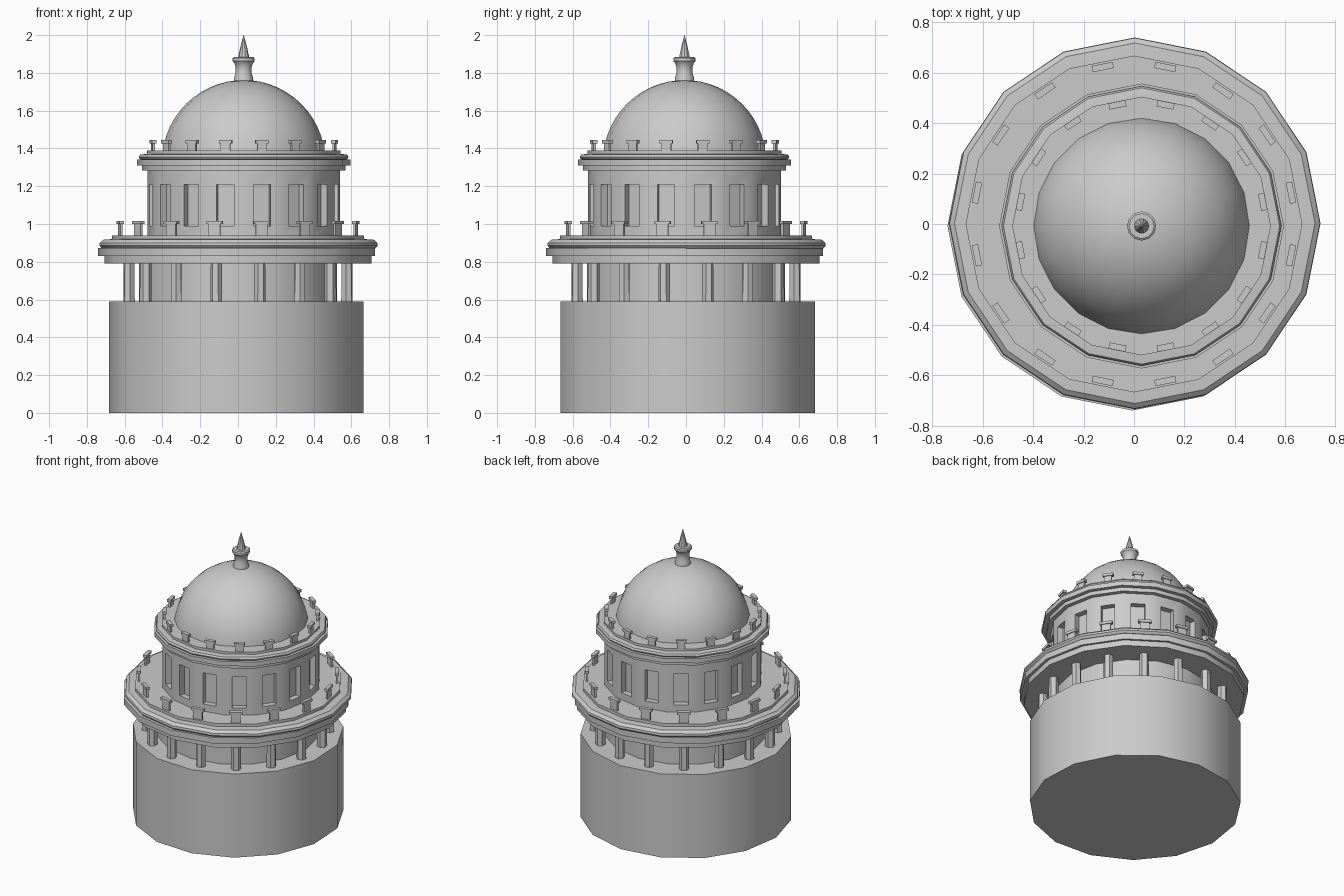
import bpy, bmesh, math
from mathutils import Matrix, Vector

if "Cube" in bpy.data.objects:
    bpy.data.objects.remove(bpy.data.objects["Cube"])

TAU = 2 * math.pi
UP = (0.03, -0.008)      # axis of the upper storey
STEP = TAU / 16


def finish(name, bm, smooth=True):
    bmesh.ops.remove_doubles(bm, verts=bm.verts, dist=1e-5)
    bmesh.ops.recalc_face_normals(bm, faces=bm.faces)
    me = bpy.data.meshes.new(name)
    bm.to_mesh(me)
    bm.free()
    if smooth:
        me.polygons.foreach_set("use_smooth", [True] * len(me.polygons))
        me.set_sharp_from_angle(angle=math.radians(30))
    ob = bpy.data.objects.new(name, me)
    bpy.context.collection.objects.link(ob)
    return ob


def lathe(name, profile, n=16, centre=(0, 0), turn=0.0):
    """Revolve (radius, z) points; the ends are capped."""
    bm = bmesh.new()
    rings = []
    for r, z in profile:
        rings.append([bm.verts.new((centre[0] + r * math.cos(turn + TAU * i / n),
                                    centre[1] + r * math.sin(turn + TAU * i / n), z))
                      for i in range(n)])
    for a, b in zip(rings, rings[1:]):
        for i in range(n):
            j = (i + 1) % n
            bm.faces.new((a[i], a[j], b[j], b[i]))
    bm.faces.new(rings[0])
    bm.faces.new(rings[-1])
    return finish(name, bm)


def box(bm, size, mat):
    bmesh.ops.create_cube(bm, size=1, matrix=mat @ Matrix.Diagonal((*size, 1)))


def around(centre, r, i):
    """Frame on a circle with local x pointing outward."""
    a = STEP * (i + 0.5)
    return (Matrix.Translation((centre[0] + r * math.cos(a), centre[1] + r * math.sin(a), 0))
            @ Matrix.Rotation(a, 4, 'Z'))


def parapet(name, centre, r, z0, z1, leg_w, cap_w):
    """Ring of thin posts with a wider cap."""
    bm = bmesh.new()
    cap = 0.018
    for i in range(16):
        m = around(centre, r, i)
        box(bm, (0.013, leg_w, z1 - cap - z0 + 0.01),
            m @ Matrix.Translation((0, 0, (z0 + z1 - cap) / 2 - 0.005)))
        box(bm, (0.025, cap_w, cap), m @ Matrix.Translation((0, 0, z1 - cap / 2)))
    finish(name, bm, False)


# Lower storey: plinth, inner wall, columns
lathe("base", [(0.678, 0), (0.678, 0.59)], 15, (-0.005, 0.005), math.radians(183))
lathe("inner_wall", [(0.525, 0.58), (0.525, 0.80)])

bm = bmesh.new()
for i in range(16):
    bmesh.ops.create_cone(bm, cap_ends=True, segments=6, radius1=0.032, radius2=0.03, depth=0.21,
                          matrix=around((0, 0), 0.588, i) @ Matrix.Translation((0, 0, 0.69)))
finish("columns", bm)

# Lower cornice
lathe("lower_cornice_soffit", [(0.708, 0.79), (0.708, 0.832)])
lathe("lower_cornice_ledge", [(0.733, 0.83), (0.733, 0.872)], centre=(-0.007, -0.007))
lathe("lower_cornice_roll", [(0.70, 0.865), (0.725, 0.872), (0.737, 0.885), (0.735, 0.90),
                             (0.715, 0.917), (0.67, 0.92)], centre=(0.003, 0.003))
lathe("lower_deck", [(0.668, 0.915), (0.668, 0.94)])
parapet("lower_parapet", (0, 0), 0.635, 0.94, 1.017, 0.062, 0.085)

# Upper drum with recessed windows, one per facet
bm = bmesh.new()
R, Z0, Z1, W0, W1, HALF, DEEP = 0.51, 0.93, 1.29, 0.99, 1.21, 0.046, 0.04
apo, side = R * math.cos(STEP / 2), R * math.sin(STEP / 2)
for i in range(16):
    m = around(UP, apo, i)

    def loop(w, lo, hi, d):
        return [bm.verts.new(m @ Vector((-d, y, z)))
                for y, z in ((-w, lo), (w, lo), (w, hi), (-w, hi))]
    loops = [loop(side, Z0, Z1, 0), loop(HALF, W0, W1, 0), loop(HALF, W0, W1, DEEP)]
    for a, b in zip(loops, loops[1:]):
        for k in range(4):
            l = (k + 1) % 4
            bm.faces.new((a[k], a[l], b[l], b[k]))
    bm.faces.new(loops[2])
finish("drum_with_windows", bm)

# Upper cornice
lathe("upper_cornice_soffit", [(0.538, 1.283), (0.538, 1.312)], centre=UP)
lathe("upper_cornice_ledge", [(0.565, 1.31), (0.565, 1.342)], centre=UP)
lathe("upper_cornice_roll", [(0.53, 1.335), (0.55, 1.345), (0.555, 1.355), (0.548, 1.367),
                             (0.51, 1.372)], centre=UP)
lathe("upper_deck", [(0.513, 1.365), (0.513, 1.388)], centre=UP)
parapet("upper_parapet", UP, 0.49, 1.388, 1.445, 0.05, 0.068)

# Dome, lantern and spire
dome = []
for k in range(13):
    a = math.radians(6 + 79 * k / 12)
    dome.append((0.432 * math.cos(a), 1.33 + 0.432 * math.sin(a)))
lathe("dome", dome, 20, UP)
lathe("lantern", [(0.052, 1.75), (0.05, 1.775), (0.042, 1.80), (0.042, 1.83), (0.05, 1.852),
                  (0.058, 1.862), (0.058, 1.878), (0.05, 1.884)], 12, UP)
lathe("spire", [(0.03, 1.88), (0.017, 1.94), (0.001, 2.0)], 10, UP)
